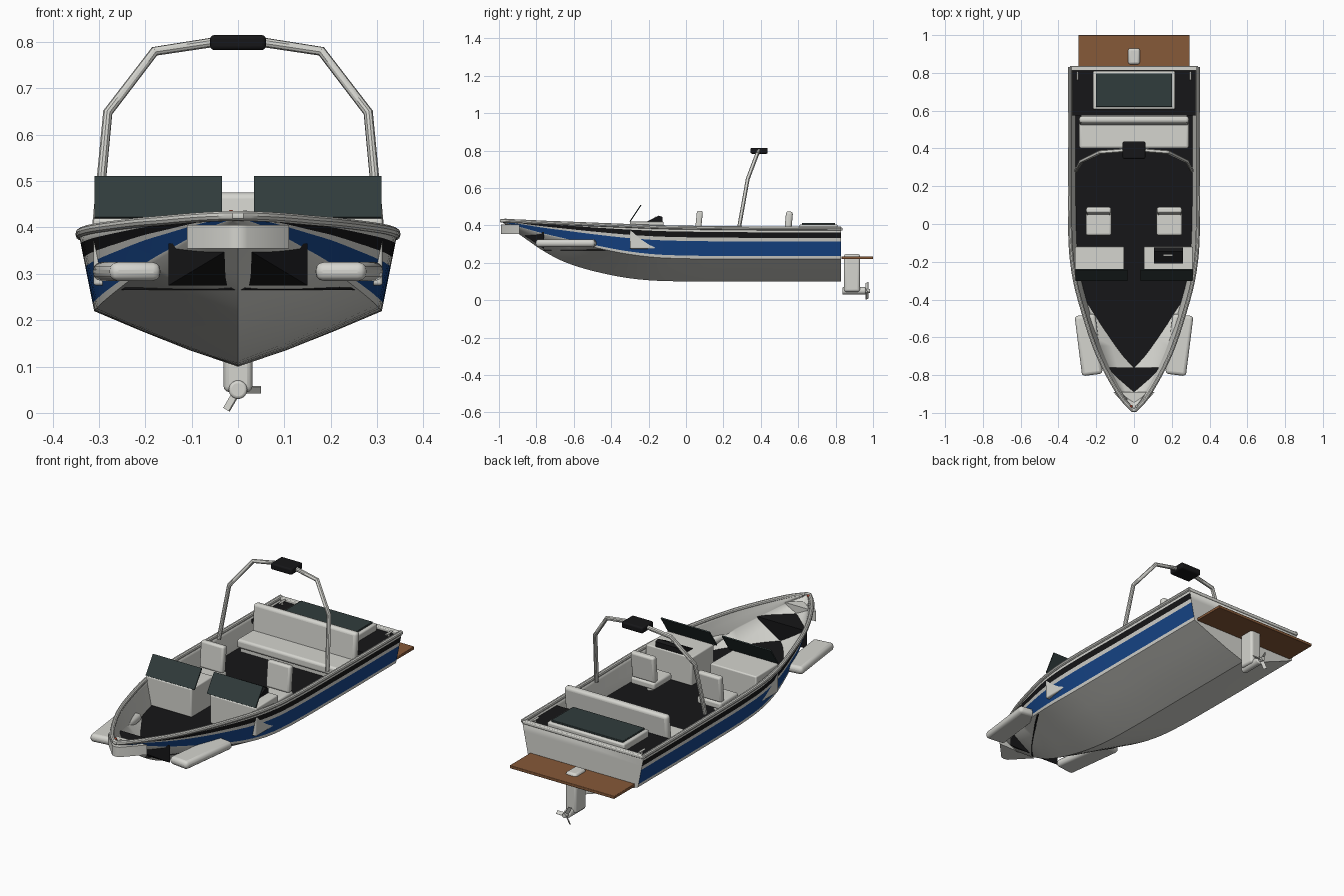
import bpy, bmesh, math
from mathutils import Vector

if "Cube" in bpy.data.objects:
    bpy.data.objects.remove(bpy.data.objects["Cube"])

def mat(name, r, g, b):
    m = bpy.data.materials.new(name)
    m.diffuse_color = (r, g, b, 1)
    m.use_nodes = True
    m.node_tree.nodes["Principled BSDF"].inputs["Base Color"].default_value = m.diffuse_color
    return m

WHITE = mat("off_white", .66, .66, .62)
BLUE = mat("deep_blue", .008, .06, .25)
BLACK = mat("black", .008, .008, .009)
GLASS = mat("dark_glass", .03, .045, .045)
WOOD = mat("brown_wood", .24, .1, .04)
RED = mat("red_lamp", .4, .06, .03)

def finish(o, m=None, bevel=0, seg=3):
    if m:
        o.data.materials.append(m)
    if bevel:
        b = o.modifiers.new("bevel", 'BEVEL')
        b.width, b.segments, b.limit_method = bevel, seg, 'ANGLE'
    bpy.ops.object.select_all(action='DESELECT')
    o.select_set(True)
    bpy.context.view_layer.objects.active = o
    bpy.ops.object.shade_smooth_by_angle(angle=math.radians(35))
    return o

def mesh(name, verts, faces):
    me = bpy.data.meshes.new(name)
    me.from_pydata(verts, [], faces)
    o = bpy.data.objects.new(name, me)
    bpy.context.collection.objects.link(o)
    bm = bmesh.new()
    bm.from_mesh(me)
    bmesh.ops.recalc_face_normals(bm, faces=bm.faces)
    bm.to_mesh(me)
    bm.free()
    return o

def box(name, x, y, z, m, bevel=0, rot=(0, 0, 0)):
    c = [(a[0] + a[1]) / 2 for a in (x, y, z)]
    h = [(a[1] - a[0]) / 2 for a in (x, y, z)]
    v = [(i * h[0], j * h[1], k * h[2]) for i in (-1, 1) for j in (-1, 1) for k in (-1, 1)]
    o = mesh(name, v, [(0, 1, 3, 2), (4, 6, 7, 5), (0, 4, 5, 1), (2, 3, 7, 6), (0, 2, 6, 4), (1, 5, 7, 3)])
    o.location, o.rotation_euler = c, rot
    return finish(o, m, bevel)

def prism(name, poly, z0, z1, m, bevel=0):
    n = len(poly)
    v = [(x, y, z0) for x, y in poly] + [(x, y, z1) for x, y in poly]
    f = [tuple(range(n)), tuple(range(n, 2 * n))]
    f += [(i, (i + 1) % n, (i + 1) % n + n, i + n) for i in range(n)]
    return finish(mesh(name, v, f), m, bevel)

def cyl(name, r, depth, loc, m, rot=(0, 0, 0), bevel=0):
    bpy.ops.mesh.primitive_cylinder_add(vertices=24, radius=r, depth=depth, location=loc, rotation=rot)
    o = bpy.context.object
    o.name = name
    return finish(o, m, bevel)

def tube(name, pts, r, m):
    cu = bpy.data.curves.new(name, 'CURVE')
    cu.dimensions, cu.bevel_depth, cu.bevel_resolution, cu.use_fill_caps = '3D', r, 3, True
    s = cu.splines.new('POLY')
    s.points.add(len(pts) - 1)
    for p, q in zip(s.points, pts):
        p.co = (*q, 1)
    o = bpy.data.objects.new(name, cu)
    bpy.context.collection.objects.link(o)
    bpy.ops.object.select_all(action='DESELECT')
    o.select_set(True)
    bpy.context.view_layer.objects.active = o
    bpy.ops.object.convert(target='MESH')
    return finish(bpy.context.object, m)

# Hull stations: y, keel z, chine x, chine z, sheer x, sheer z
ST = [(.83, .10, .31, .22, .343, .383), (.3, .10, .31, .22, .343, .385), (-.1, .102, .305, .225, .34, .39),
      (-.3, .117, .285, .245, .316, .397), (-.5, .157, .235, .285, .262, .405), (-.65, .205, .185, .322, .212, .411),
      (-.76, .262, .14, .35, .163, .415), (-.86, .33, .09, .38, .108, .42), (-.93, .38, .05, .402, .063, .423),
      (-.985, .418, .008, .419, .012, .425)]

def refine(st, n=4):
    out = []
    for i in range(len(st) - 1):
        p = [Vector(st[max(0, min(len(st) - 1, i + k))]) for k in (-1, 0, 1, 2)]
        h = [b[0] - a[0] or 1 for a, b in zip(p, p[1:])]
        m1 = (p[2] - p[0]) / (p[2][0] - p[0][0]) * h[1]
        m2 = (p[3] - p[1]) / (p[3][0] - p[1][0]) * h[1]
        for k in range(n):
            t = k / n
            q = (2*t**3 - 3*t*t + 1)*p[1] + (t**3 - 2*t*t + t)*m1 + (3*t*t - 2*t**3)*p[2] + (t**3 - t*t)*m2
            out.append(tuple(q))
    return out + [st[-1]]

S = refine(ST)
STRIPES = [0, .1, .57, .69, .87, 1]        # heights of the bands up the side
COLOURS = [0, 1, 0, 2, 0]

def section(s):
    y, kz, cx, cz, sx, sz = s
    half = [(cx * t, y, kz + (cz - kz) * t ** 1.12) for t in (.33, .67)]
    half += [(cx + (sx - cx) * t, y, cz + (sz - cz) * t) for t in STRIPES]
    return [(-a, b, c) for a, b, c in reversed(half)] + [(0, y, kz)] + half

rows = [section(s) for s in S]
n = len(rows[0])
faces = [(i*n + j, i*n + j + 1, (i+1)*n + j + 1, (i+1)*n + j) for i in range(len(rows) - 1) for j in range(n - 1)]
faces.append(tuple(range(n)))               # transom
hull = mesh("hull", [v for r in rows for v in r], faces)
if hull.data.polygons[len(faces) - 1].normal.y < 0:
    hull.data.flip_normals()
for m in (WHITE, BLUE, BLACK, WHITE):
    hull.data.materials.append(m)
for k, p in enumerate(hull.data.polygons):
    j = k % (n - 1)
    j = min(j, n - 2 - j)
    if k < len(faces) - 1 and j < 5:
        p.material_index = COLOURS[4 - j]
sol = hull.modifiers.new("shell", 'SOLIDIFY')
sol.thickness, sol.offset = .012, -1
sol.material_offset = sol.material_offset_rim = 3
finish(hull)

# Gunwale rail and transom cap
side = [(s[4] - .004, s[0], s[5]) for s in S]
tube("gunwale_rail", side + [(-x, y, z) for x, y, z in reversed(side)], .011, WHITE)
box("transom_cap", (-.34, .34), (.812, .836), (.372, .388), WHITE, .004)

def half_width(s, z):
    y, kz, cx, cz, sx, sz = s
    return cx + (sx - cx) * (z - cz) / (sz - cz) if z > cz else cx * (z - kz) / (cz - kz)

# Floor follows the hull sides
edge = [(half_width(s, .275) - .006, min(s[0], .822)) for s in S if s[1] < .262]
prism("cockpit_floor", edge + [(-x, y) for x, y in reversed(edge)], .265, .276, BLACK)
box("aft_deck", (-.326, .326), (.575, .82), (.35, .37), BLACK)

# Bow step and bow deck
finish(mesh("bow_step", [(-.15, -.76, .275), (.15, -.76, .275), (.15, -.76, .365), (-.15, -.76, .365), (0, -.89, .365)],
            [(0, 1, 2, 3), (0, 4, 1), (1, 4, 2), (2, 4, 3), (3, 4, 0)]), BLACK)
prism("bow_deck", [(-.11, -.89), (.11, -.89), (.02, -.985), (0, -.99), (-.02, -.985)], .355, .405, WHITE)

# Engine hatch
box("hatch_frame", (-.218, .218), (.607, .81), (.365, .405), WHITE, .008)
box("hatch_panel", (-.202, .202), (.62, .797), (.404, .414), GLASS, .003)

# Stern bench
box("bench_base", (-.28, .28), (.42, .575), (.27, .32), WHITE)
box("bench_cushion", (-.29, .29), (.4, .55), (.3, .345), WHITE, .012)
box("bench_back", (-.29, .29), (.528, .565), (.31, .475), WHITE, .014, (-.09, 0, 0))

for s, w in ((-1, "left"), (1, "right")):
    def X(a, b):
        return tuple(sorted((a * s, b * s)))
    # Swivel seats
    cyl(w + "_seat_post", .018, .05, (.1875 * s, .015, .295), WHITE)
    box(w + "_seat_cushion", X(.12, .255), (-.06, .085), (.312, .348), WHITE, .01)
    box(w + "_seat_back", X(.122, .253), (.052, .084), (.345, .478), WHITE, .01, (-.1, 0, 0))
    # Consoles and windshields
    box(w + "_console", X(.052, .312), (-.3, -.12), (.275, .42), WHITE, .006)
    box(w + "_windshield", X(.035, .31), (-.273, -.267), (.412, .518), GLASS, 0, (-.59, 0, 0))
    # Fenders through the bow sides
    box(w + "_fender", X(.185, .295), (-.8, -.48), (.285, .325), WHITE, .017, (0, 0, -.125 * s))
    # Stern cleats
    cyl(w + "_cleat_bar", .005, .045, (.3 * s, .785, .386), WHITE, (math.pi / 2, 0, 0))
    cyl(w + "_cleat_foot", .005, .02, (.3 * s, .785, .376), WHITE)
    # Bow lamps
    bpy.ops.mesh.primitive_uv_sphere_add(segments=12, ring_count=8, radius=.007, location=(.015 * s, -.965, .431))
    bpy.context.object.name = w + "_bow_lamp"
    finish(bpy.context.object, RED if s < 0 else WHITE)

# Helm dash
dash = [(x, y, z) for x in (.105, .26) for y, z in ((-.215, .417), (-.125, .417), (-.125, .445), (-.145, .452))]
finish(mesh("helm_dash", dash, [(0, 1, 2, 3), (4, 5, 6, 7), (0, 1, 5, 4), (1, 2, 6, 5), (2, 3, 7, 6), (3, 0, 4, 7)]), BLACK)
box("dash_gauge", (.155, .205), (-.169, -.161), (.441, .446), WHITE, 0, (.46, 0, 0))

# Tow tower
leg = [(.306, .283, .385), (.281, .33, .648), (.18, .38, .78), (.05, .39, .8)]
tube("tow_tower", leg + [(-x, y, z) for x, y, z in reversed(leg)], .0105, WHITE)
box("tower_pad", (-.06, .06), (.345, .437), (.783, .815), BLACK, .008)

# Swim platform and stern drive
box("swim_platform", (-.295, .295), (.832, 1), (.22, .235), WOOD, .003)
box("drive_leg", (-.031, .031), (.845, .93), (.045, .247), WHITE, .012)
cyl("gearcase", .02, .125, (0, .898, .05), WHITE, (math.pi / 2, 0, 0), .006)
cyl("propeller_hub", .011, .03, (0, .968, .05), WHITE, (math.pi / 2, 0, 0))
for k in range(3):
    a = math.radians(120 * k)
    o = box("propeller_blade_%d" % (k + 1), (-.022, .022), (-.002, .002), (-.009, .009), WHITE, 0, (.7, a, 0))
    o.rotation_mode = 'XYZ'
    o.location = (.028 * math.cos(a), .968, .05 - .028 * math.sin(a))
